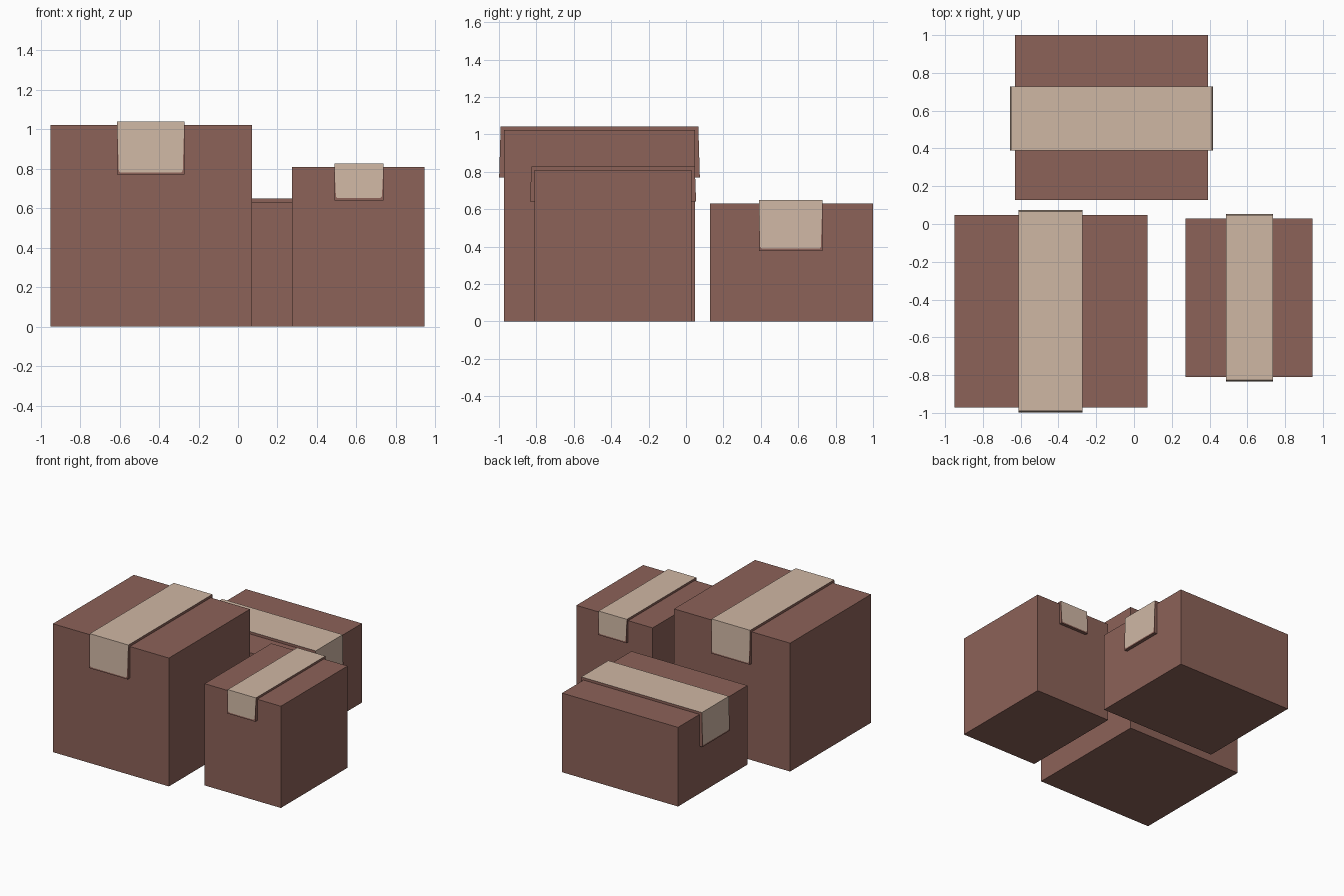
import bpy
import bmesh
from mathutils import Matrix, Vector

if "Cube" in bpy.data.objects:
    bpy.data.objects.remove(bpy.data.objects["Cube"])


def material(name, rgb):
    m = bpy.data.materials.new(name)
    m.diffuse_color = (*rgb, 1)
    m.use_nodes = True
    m.node_tree.nodes["Principled BSDF"].inputs["Base Color"].default_value = m.diffuse_color
    return m


BROWN = material("cardboard brown", (0.262, 0.122, 0.099))
TAN = material("tape tan", (0.625, 0.475, 0.372))


def finish(name, bm, mats):
    bmesh.ops.recalc_face_normals(bm, faces=bm.faces)
    mesh = bpy.data.meshes.new(name)
    bm.to_mesh(mesh)
    bm.free()
    for m in mats:
        mesh.materials.append(m)
    ob = bpy.data.objects.new(name, mesh)
    bpy.context.collection.objects.link(ob)


def carton(name, lo, hi):
    lo, hi = Vector(lo), Vector(hi)
    bm = bmesh.new()
    mat = Matrix.Translation((lo + hi) / 2) @ Matrix.Diagonal((*(hi - lo), 1))
    bmesh.ops.create_cube(bm, size=1, matrix=mat)
    finish(name, bm, [BROWN])


def tape(name, axis, run, across, box_top, top, bottom, flare):
    """Strip folded over a box: run = box extent along the tape, across = tape edges."""
    bm = bmesh.new()
    u0, u1 = run
    w0, w1 = across
    t = top - box_top

    def vert(u, w, z):
        return bm.verts.new((u, w, z) if axis == 'X' else (w, u, z))

    # folded cross-section, with the flaps flaring slightly outwards
    profile = [(u0 - flare, bottom), (u0 - t, top), (u1 + t, top), (u1 + flare, bottom),
               (u1 - 0.004, bottom), (u1 - 0.004, box_top - 0.004),
               (u0 + 0.004, box_top - 0.004), (u0 + 0.004, bottom)]
    a = [vert(u, w0, z) for u, z in profile]
    b = [vert(u, w1, z) for u, z in profile]
    bm.faces.new(a)
    bm.faces.new(b)
    tan = []
    n = len(profile)
    for i in range(n):
        j = (i + 1) % n
        if i not in (0, 2):
            f = bm.faces.new((a[i], a[j], b[j], b[i]))
            if i == 1:
                tan.append(f)

    # flap faces: tan panel with clipped corners inside a thin brown rim
    r = 0.008
    for lo, hi in ((0, 1), (3, 2)):
        (ub, zb), (ut, zt) = profile[lo], profile[hi]

        def on_flap(w, dz):
            return vert(ub + (ut - ub) * dz / (zt - zb), w, zb + dz)

        p1, p2 = on_flap(w0 + r, 2.5 * r), on_flap(w0 + 2 * r, 1.4 * r)
        p3, p4 = on_flap(w1 - 2 * r, 1.4 * r), on_flap(w1 - r, 2.5 * r)
        tl, bl, br, tr = a[hi], a[lo], b[lo], b[hi]
        tan.append(bm.faces.new((tl, p1, p2, p3, p4, tr)))
        for rim in ((tl, bl, p1), (bl, p2, p1), (bl, br, p3, p2),
                    (br, p4, p3), (br, tr, p4)):
            bm.faces.new(rim)
    for f in tan:
        f.material_index = 1
    finish(name, bm, [BROWN, TAN])


# large box
carton("large_box", (-0.95, -0.972, 0), (0.072, 0.047, 1.022))
tape("large_box_tape", 'Y', (-0.972, 0.047), (-0.612, -0.272), 1.022, 1.041, 0.77, 0.027)

# small box
carton("small_box", (0.273, -0.81, 0), (0.945, 0.03, 0.81))
tape("small_box_tape", 'Y', (-0.81, 0.03), (0.488, 0.737), 0.81, 0.827, 0.64, 0.024)

# low wide box
carton("wide_box", (-0.63, 0.127, 0), (0.392, 1.0, 0.63))
tape("wide_box_tape", 'X', (-0.63, 0.392), (0.389, 0.729), 0.63, 0.65, 0.377, 0.026)
